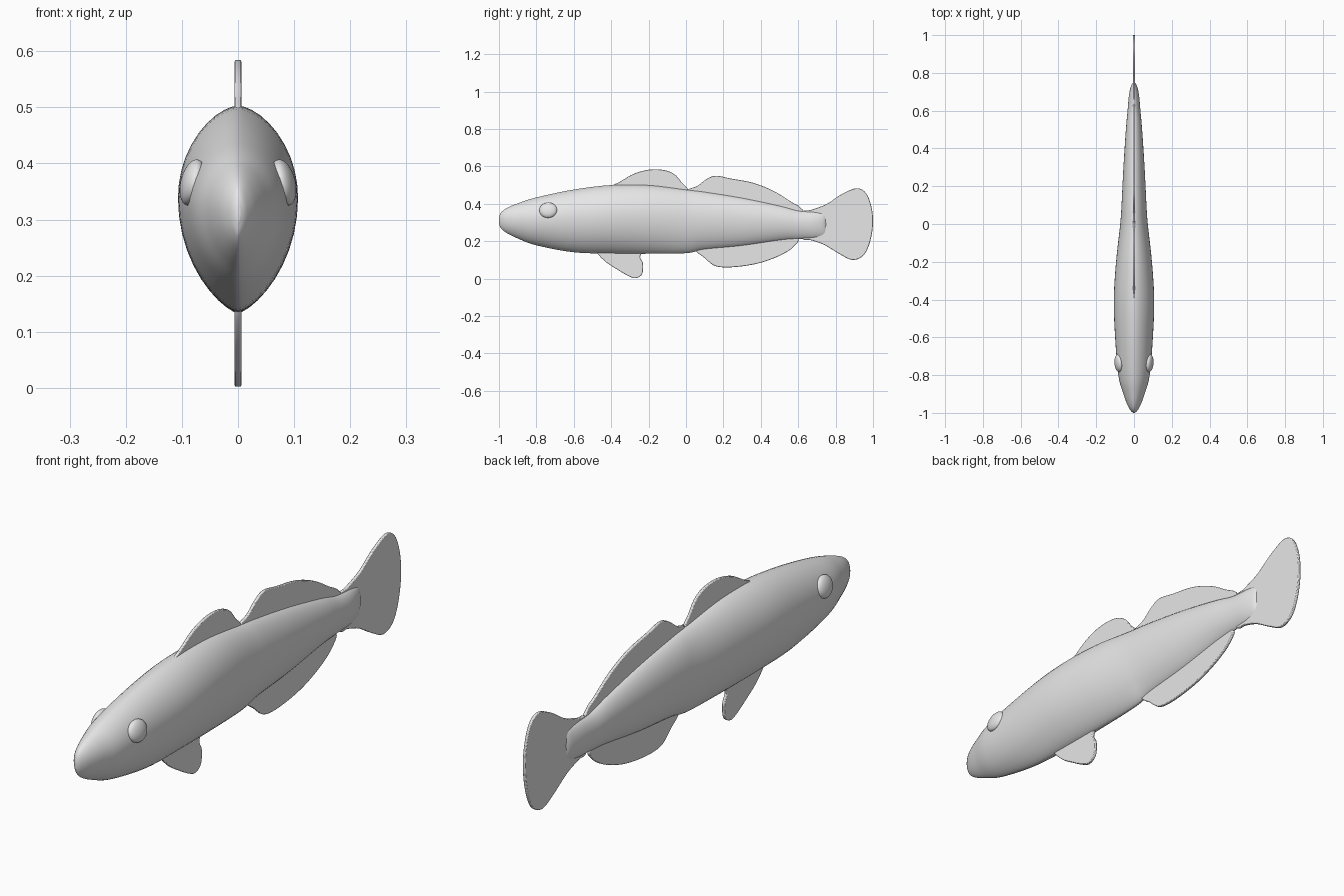
import bpy, bmesh, math
from mathutils import Vector

cube = bpy.data.objects.get("Cube")
if cube:
    bpy.data.objects.remove(cube, do_unlink=True)

grey = bpy.data.materials.new("plain grey")
grey.use_nodes = True
colour = (0.8, 0.8, 0.8, 1)
grey.diffuse_color = colour
grey.node_tree.nodes["Principled BSDF"].inputs["Base Color"].default_value = colour


def smooth_path(points, steps, closed=False):
    """Catmull-Rom curve through the points."""
    pts = [Vector(p) for p in points]
    n = len(pts)
    pick = (lambda i: pts[i % n]) if closed else (lambda i: pts[max(0, min(n - 1, i))])
    out = []
    for i in range(n if closed else n - 1):
        a, b, c, d = (pick(i + k) for k in (-1, 0, 1, 2))
        for s in range(steps):
            t = s / steps
            out.append(0.5 * (2 * b + (c - a) * t + (2 * a - 5 * b + 4 * c - d) * t * t
                              + (3 * b - a - 3 * c + d) * t ** 3))
    return out if closed else out + [pts[-1]]


def finish(name, bm, angle=60):
    bmesh.ops.recalc_face_normals(bm, faces=bm.faces)
    mesh = bpy.data.meshes.new(name)
    bm.to_mesh(mesh)
    bm.free()
    mesh.materials.append(grey)
    ob = bpy.data.objects.new(name, mesh)
    bpy.context.collection.objects.link(ob)
    bpy.ops.object.select_all(action='DESELECT')
    ob.select_set(True)
    bpy.context.view_layer.objects.active = ob
    bpy.ops.object.shade_smooth_by_angle(angle=math.radians(angle))
    return ob


# Body: lofted sections given as (y, bottom z, top z, half width)
SECTIONS = [
    (-1.0, 0.295, 0.325, 0.004), (-0.99, 0.27, 0.352, 0.016),
    (-0.96, 0.245, 0.376, 0.034), (-0.9, 0.215, 0.402, 0.056),
    (-0.8, 0.178, 0.434, 0.083), (-0.6, 0.141, 0.476, 0.100),
    (-0.4, 0.134, 0.500, 0.107), (-0.2, 0.133, 0.500, 0.095),
    (0.0, 0.136, 0.476, 0.073), (0.1, 0.155, 0.464, 0.066),
    (0.3, 0.174, 0.432, 0.056), (0.5, 0.203, 0.390, 0.043),
    (0.6, 0.211, 0.364, 0.034), (0.68, 0.215, 0.358, 0.027),
    (0.73, 0.225, 0.350, 0.016), (0.75, 0.235, 0.335, 0.004)]
SIDES = 40
bm = bmesh.new()
rings = []
for y, low, high, half in smooth_path(SECTIONS, 5):
    mid = low + 0.56 * (high - low)
    ring = []
    for k in range(SIDES):
        a = math.tau * k / SIDES
        c, s = math.cos(a), math.sin(a)
        power = 1.2 if s > 0 else 1.4
        x = math.copysign(abs(c) ** power, c) * half
        z = mid + s * ((high - mid) if s > 0 else (mid - low))
        ring.append(bm.verts.new((x, y, z)))
    rings.append(ring)
for r, q in zip(rings, rings[1:]):
    for k in range(SIDES):
        j = (k + 1) % SIDES
        bm.faces.new((r[k], r[j], q[j], q[k]))
bm.faces.new(rings[0])
bm.faces.new(rings[-1])
finish("body", bm)

# Fins: thin rounded plates on the centre plane, outlines as (y, z)
FINS = {
    "tail_fin": [(0.62, 0.35), (0.67, 0.368), (0.75, 0.398), (0.83, 0.45), (0.91, 0.483),
                 (0.96, 0.46), (0.99, 0.39), (1.0, 0.3), (0.985, 0.2), (0.95, 0.125),
                 (0.89, 0.1), (0.82, 0.132), (0.74, 0.18), (0.67, 0.205), (0.62, 0.22)],
    "front_dorsal_fin": [(-0.4, 0.49), (-0.35, 0.52), (-0.28, 0.56), (-0.2, 0.582),
                         (-0.12, 0.581), (-0.06, 0.557), (-0.02, 0.51), (0.01, 0.475),
                         (-0.03, 0.44), (-0.2, 0.45), (-0.36, 0.46)],
    "rear_dorsal_fin": [(0.01, 0.473), (0.06, 0.495), (0.11, 0.532), (0.16, 0.55),
                        (0.24, 0.535), (0.36, 0.512), (0.47, 0.468), (0.56, 0.412),
                        (0.61, 0.382), (0.615, 0.35), (0.4, 0.37), (0.2, 0.41), (0.05, 0.43)],
    "anal_fin": [(0.05, 0.155), (0.1, 0.11), (0.15, 0.07), (0.21, 0.06), (0.3, 0.066),
                 (0.4, 0.085), (0.5, 0.122), (0.57, 0.165), (0.6, 0.215), (0.5, 0.24),
                 (0.3, 0.21), (0.12, 0.19)],
    "pelvic_fin": [(-0.48, 0.145), (-0.43, 0.09), (-0.37, 0.05), (-0.31, 0.015),
                   (-0.27, 0.002), (-0.235, 0.024), (-0.23, 0.08), (-0.245, 0.115),
                   (-0.24, 0.16), (-0.36, 0.18), (-0.46, 0.17)]}
THICK = 0.012
for name, outline in FINS.items():
    bm = bmesh.new()
    loop = [bm.verts.new((-THICK / 2, p.x, p.y)) for p in smooth_path(outline, 5, True)]
    plate = bm.faces.new(loop)
    side = bmesh.ops.extrude_face_region(bm, geom=[plate])["geom"]
    bmesh.ops.translate(bm, vec=(THICK, 0, 0),
                        verts=[g for g in side if isinstance(g, bmesh.types.BMVert)])
    fin = finish(name, bm)
    bevel = fin.modifiers.new("rounded_edge", 'BEVEL')
    bevel.width = 0.003
    bevel.segments = 2
    bevel.limit_method = 'ANGLE'
    bevel.angle_limit = math.radians(60)

# Eyes: flattened domes set into the head, angled with its surface
for name, sx in (("left_eye", 1), ("right_eye", -1)):
    bm = bmesh.new()
    bmesh.ops.create_uvsphere(bm, u_segments=32, v_segments=16, radius=1)
    eye = finish(name, bm)
    eye.scale = (0.021, 0.048, 0.042)
    eye.location = (sx * 0.081, -0.737, 0.366)
    eye.rotation_euler = (0, -sx * math.radians(14), -sx * math.radians(5))
